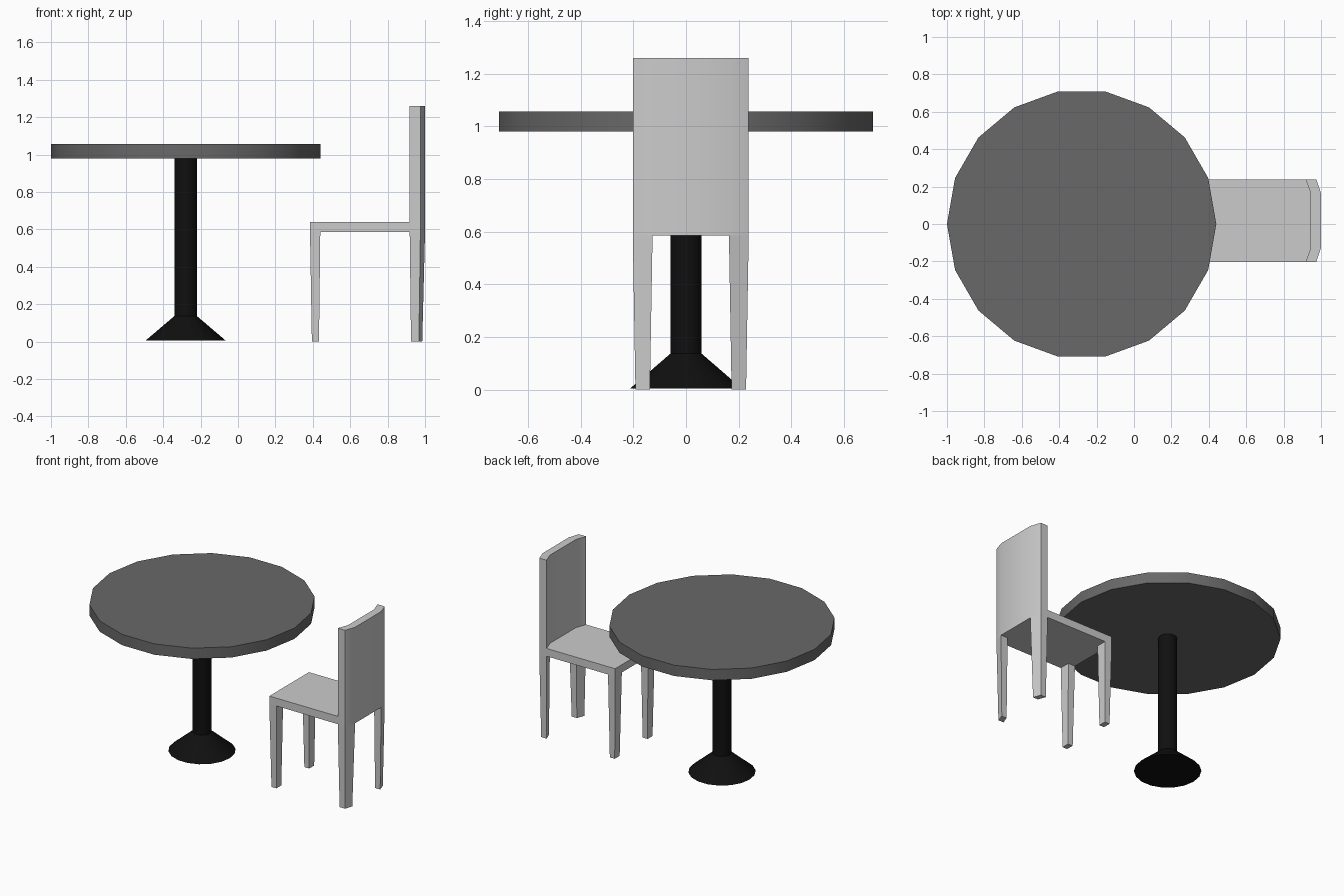
import bpy, bmesh, math

if "Cube" in bpy.data.objects:
    bpy.data.objects.remove(bpy.data.objects["Cube"])

def material(name, v):
    m = bpy.data.materials.new(name)
    m.diffuse_color = (v, v, v, 1)
    m.use_nodes = True
    m.node_tree.nodes["Principled BSDF"].inputs["Base Color"].default_value = m.diffuse_color
    return m

CHAIR = material("light grey chair", 0.60)
TOP = material("dark grey table top", 0.14)
METAL = material("black metal", 0.005)

def loft(name, sections, mat):
    """Stack of (z, plan points) sections, capped at both ends."""
    bm = bmesh.new()
    rings = [[bm.verts.new((x, y, z)) for x, y in pts] for z, pts in sections]
    n = len(rings[0])
    for a, b in zip(rings, rings[1:]):
        for i in range(n):
            j = (i + 1) % n
            bm.faces.new((a[i], a[j], b[j], b[i]))
    bm.faces.new(rings[0][::-1])
    bm.faces.new(rings[-1])
    bmesh.ops.recalc_face_normals(bm, faces=bm.faces)
    # smooth gentle bends, keep corners sharp
    for f in bm.faces:
        f.smooth = True
    for e in bm.edges:
        e.smooth = e.calc_face_angle(0) < math.radians(30)
    me = bpy.data.meshes.new(name)
    bm.to_mesh(me)
    bm.free()
    me.materials.append(mat)
    ob = bpy.data.objects.new(name, me)
    bpy.context.collection.objects.link(ob)
    return ob

# round table
TX = -0.28
def circle(r, n=18):
    return [(TX + r * math.cos(2 * math.pi * i / n), r * math.sin(2 * math.pi * i / n))
            for i in range(n)]

loft("table_top", [(0.98, circle(0.72)), (1.056, circle(0.72))], TOP)
loft("table_pedestal", [(0.005, circle(0.215)), (0.137, circle(0.06)), (0.98, circle(0.06))], METAL)

# chair, centred on CY
CY, W, B = 0.018, 0.22, 0.145
def plan(pts):
    return [(x, CY + y) for x, y in pts]

inner = [(0.918, -W), (0.945, -B), (0.945, B), (0.918, W)]
outer = [(0.975, W), (1.0, B), (1.0, -B), (0.975, -W)]
seat = plan([(0.385, -W)] + inner + [(0.385, W)])
back = plan(inner + outer)
loft("seat", [(0.585, seat), (0.64, seat)], CHAIR)
loft("backrest", [(0.585, back), (1.26, back)], CHAIR)

# tapered legs, mirrored left and right
for side, s in (("left", -1), ("right", 1)):
    def leg(pts):
        return plan([(x, s * y) for x, y in pts])
    loft("front_leg_" + side, [
        (0.0, leg([(0.395, 0.155), (0.433, 0.155), (0.433, 0.21), (0.395, 0.21)])),
        (0.585, leg([(0.385, B), (0.44, B), (0.44, W), (0.385, W)]))], CHAIR)
    loft("back_leg_" + side, [
        (0.0, leg([(0.945, 0.155), (0.985, 0.155), (0.967, 0.21), (0.925, 0.21)])),
        (0.585, leg([(0.945, B), (1.0, B), (0.975, W), (0.918, W)]))], CHAIR)
